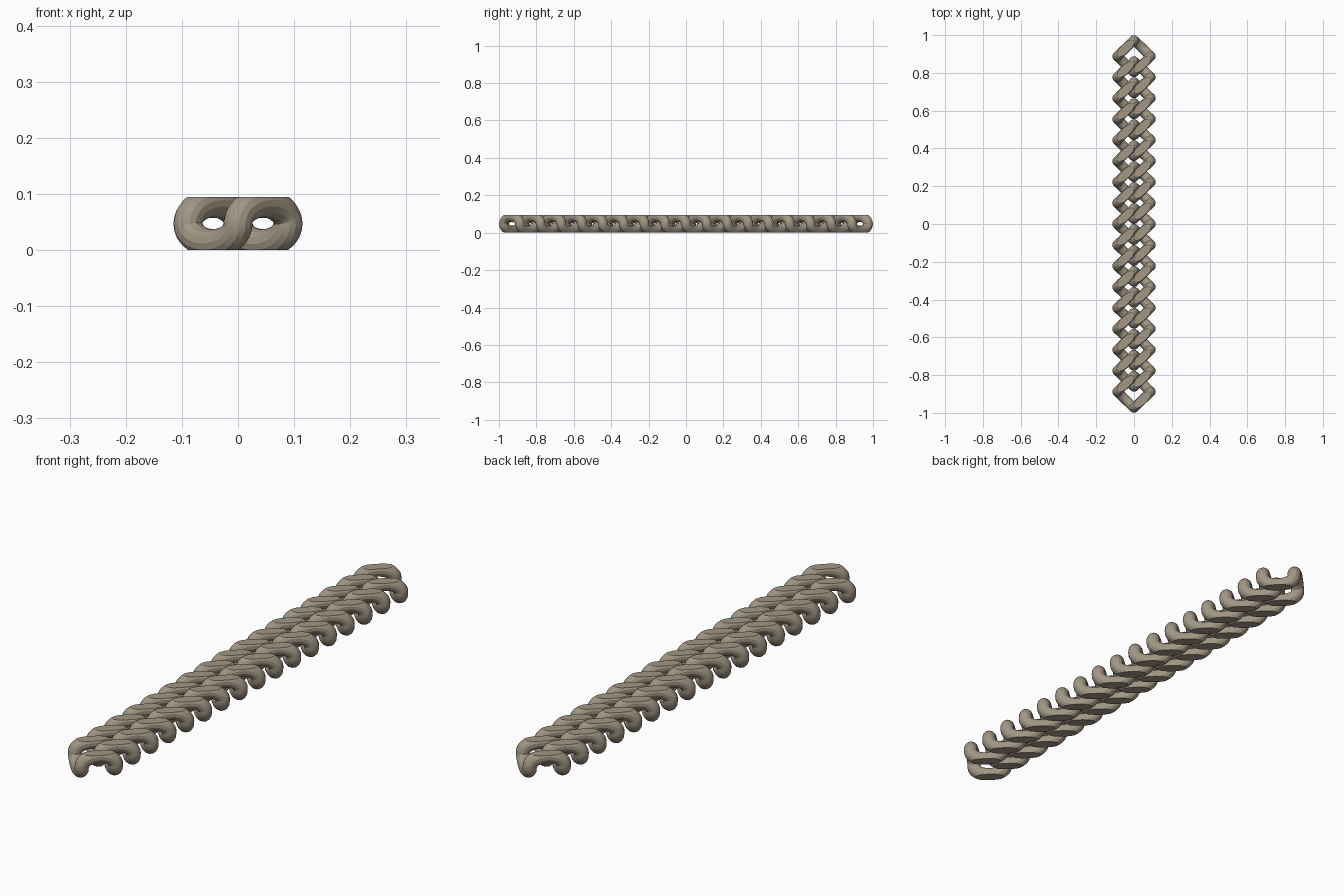
import bpy, bmesh, math
from mathutils import Vector

cube = bpy.data.objects.get("Cube")
if cube:
    bpy.data.objects.remove(cube, do_unlink=True)

LINKS = 17
SPACING = 0.111
HALF_X, HALF_Y = 0.089, 0.085   # wire centre line, tip to middle
RISE = 0.036                    # wire centre above mid-height
WIRE = 0.026
HALF_H = 0.0475                 # flattened half thickness
STEPS = 24                      # path points per side

metal = bpy.data.materials.new("warm_grey_metal")
metal.use_nodes = True
colour = (0.36, 0.31, 0.235, 1)
metal.diffuse_color = colour
metal.node_tree.nodes["Principled BSDF"].inputs["Base Color"].default_value = colour


def link_path():
    """Diamond loop whose sides arch alternately up and down."""
    corners = [Vector((-HALF_X, 0, 0)), Vector((0, HALF_Y, 0)),
               Vector((HALF_X, 0, 0)), Vector((0, -HALF_Y, 0))]
    points = []
    for i, start in enumerate(corners):
        end = corners[(i + 1) % 4]
        side = 1 if i % 2 == 0 else -1
        for s in range(STEPS):
            a = math.pi * s / STEPS
            p = start.lerp(end, (1 - math.cos(a)) / 2)
            p.z = side * RISE * math.sin(a)
            points.append(p)
    return points


def link_mesh():
    # Sweep a round wire along the loop
    curve = bpy.data.curves.new("link_wire", 'CURVE')
    curve.dimensions = '3D'
    curve.bevel_depth = WIRE
    curve.bevel_resolution = 5
    points = link_path()
    spline = curve.splines.new('POLY')
    spline.points.add(len(points) - 1)
    for sp, p in zip(spline.points, points):
        sp.co = (*p, 1)
    spline.use_cyclic_u = True
    temp = bpy.data.objects.new("link_wire", curve)
    mesh = bpy.data.meshes.new_from_object(temp)
    bpy.data.objects.remove(temp)
    bpy.data.curves.remove(curve)

    # File the top and bottom of the link flat
    bm = bmesh.new()
    bm.from_mesh(mesh)
    bmesh.ops.remove_doubles(bm, verts=bm.verts, dist=1e-5)
    for side in (1, -1):
        cut = bmesh.ops.bisect_plane(
            bm, geom=bm.verts[:] + bm.edges[:] + bm.faces[:], dist=1e-6,
            plane_co=(0, 0, side * HALF_H), plane_no=(0, 0, side), clear_outer=True)
        rim = [e for e in cut["geom_cut"] if isinstance(e, bmesh.types.BMEdge)]
        bmesh.ops.holes_fill(bm, edges=rim, sides=0)
    bmesh.ops.recalc_face_normals(bm, faces=bm.faces)
    bm.to_mesh(mesh)
    bm.free()
    mesh.name = "chain_link"
    mesh.materials.clear()
    mesh.materials.append(metal)
    return mesh


# Row of interlocking links sharing one mesh
mesh = link_mesh()
links = []
for i in range(LINKS):
    link = bpy.data.objects.new(f"chain_link_{i + 1}", mesh)
    link.location = (0, (i - (LINKS - 1) / 2) * SPACING, HALF_H)
    bpy.context.collection.objects.link(link)
    links.append(link)

bpy.ops.object.select_all(action='DESELECT')
links[0].select_set(True)
bpy.context.view_layer.objects.active = links[0]
bpy.ops.object.shade_smooth_by_angle(angle=math.radians(25))
